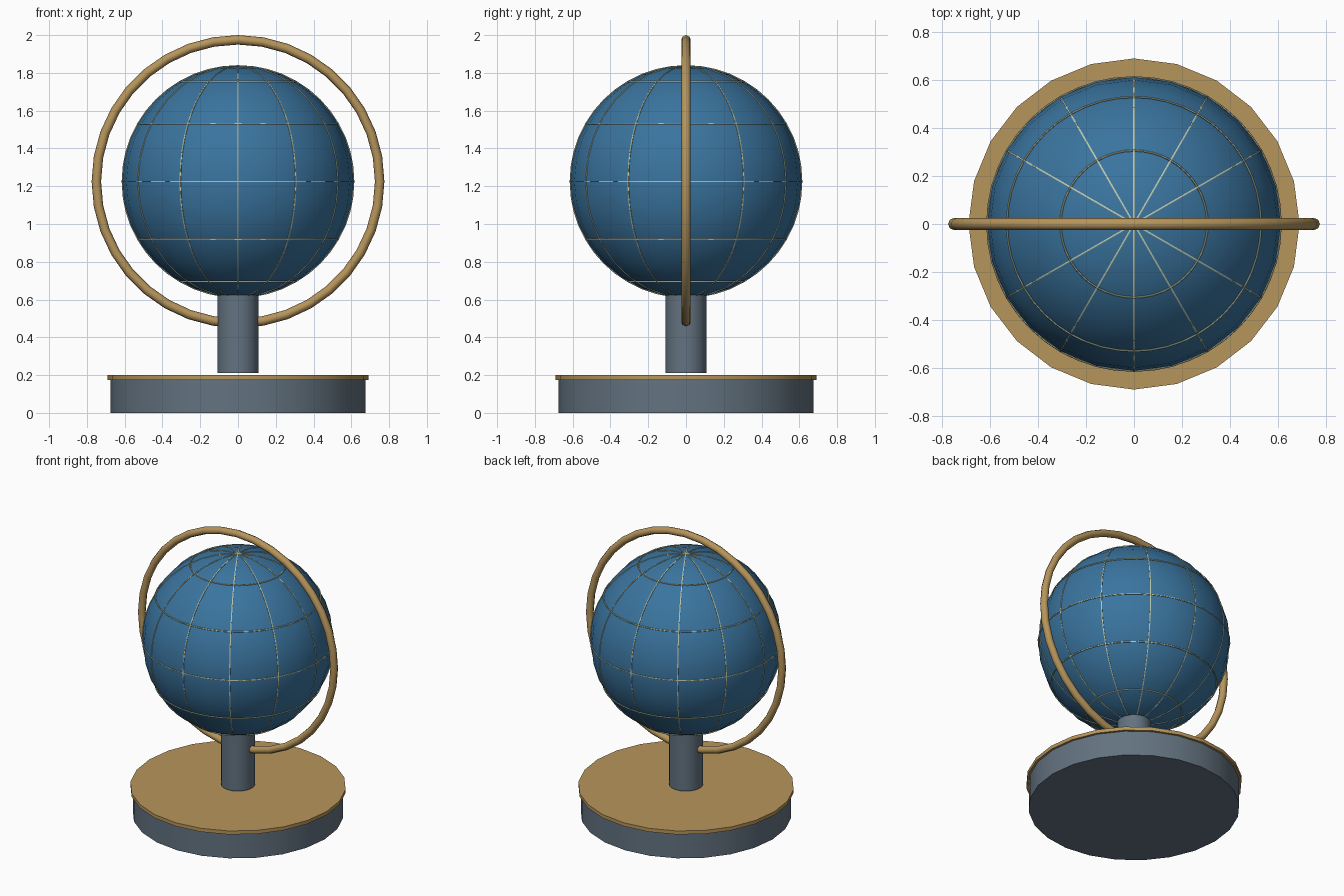
import bpy, bmesh, math
from mathutils import Matrix, Vector

if "Cube" in bpy.data.objects:
    bpy.data.objects.remove(bpy.data.objects["Cube"])

CENTER = Vector((0, 0, 1.225))   # middle of the globe
GLOBE_R = 0.612


def material(name, rgb):
    mat = bpy.data.materials.new(name)
    mat.diffuse_color = (*rgb, 1)
    mat.use_nodes = True
    mat.node_tree.nodes["Principled BSDF"].inputs["Base Color"].default_value = mat.diffuse_color
    return mat


SLATE = material("slate grey", (0.125, 0.17, 0.215))
BRASS = material("brass", (0.47, 0.30, 0.105))
BLUE = material("ocean blue", (0.042, 0.175, 0.345))
PALE = material("pale grid line", (0.50, 0.58, 0.42))


def finish(obj, name, mat, angle=40):
    obj.name = name
    obj.data.materials.append(mat)
    bpy.ops.object.shade_smooth_by_angle(angle=math.radians(angle))
    return obj


def cylinder(name, radius, z0, z1, sides, mat):
    bpy.ops.mesh.primitive_cylinder_add(
        vertices=sides, radius=radius, depth=z1 - z0, location=(0, 0, (z0 + z1) / 2))
    return finish(bpy.context.object, name, mat)


def hoop(name, major, minor, segments, sides, mat, location, rotation=(0, 0, 0)):
    bpy.ops.mesh.primitive_torus_add(
        major_radius=major, minor_radius=minor, major_segments=segments,
        minor_segments=sides, location=location, rotation=rotation)
    return finish(bpy.context.object, name, mat, 60)


# Stand: round foot, brass plate and a short post
cylinder("base", 0.675, 0.0, 0.18, 24, SLATE)
cylinder("base_plate", 0.69, 0.175, 0.20, 24, BRASS)
cylinder("post", 0.108, 0.21, 0.66, 24, SLATE)

# Globe ball
bpy.ops.mesh.primitive_uv_sphere_add(
    segments=24, ring_count=16, radius=GLOBE_R, location=CENTER)
finish(bpy.context.object, "globe", BLUE)

# Upright brass ring around the globe
hoop("meridian_ring", 0.75, 0.025, 36, 8, BRASS, CENTER, (math.pi / 2, 0, 0))

# Parallels every 30 degrees
for lat in (-60, -30, 0, 30, 60):
    a = math.radians(lat)
    hoop(f"parallel_{lat}", GLOBE_R * math.cos(a), 0.004, 48, 6, PALE,
         CENTER + Vector((0, 0, GLOBE_R * math.sin(a))))

# Six full circles give twelve meridians
for i in range(6):
    hoop(f"meridian_{i}", GLOBE_R, 0.004, 48, 6, PALE, CENTER,
         (math.pi / 2, 0, math.radians(30 * i)))
